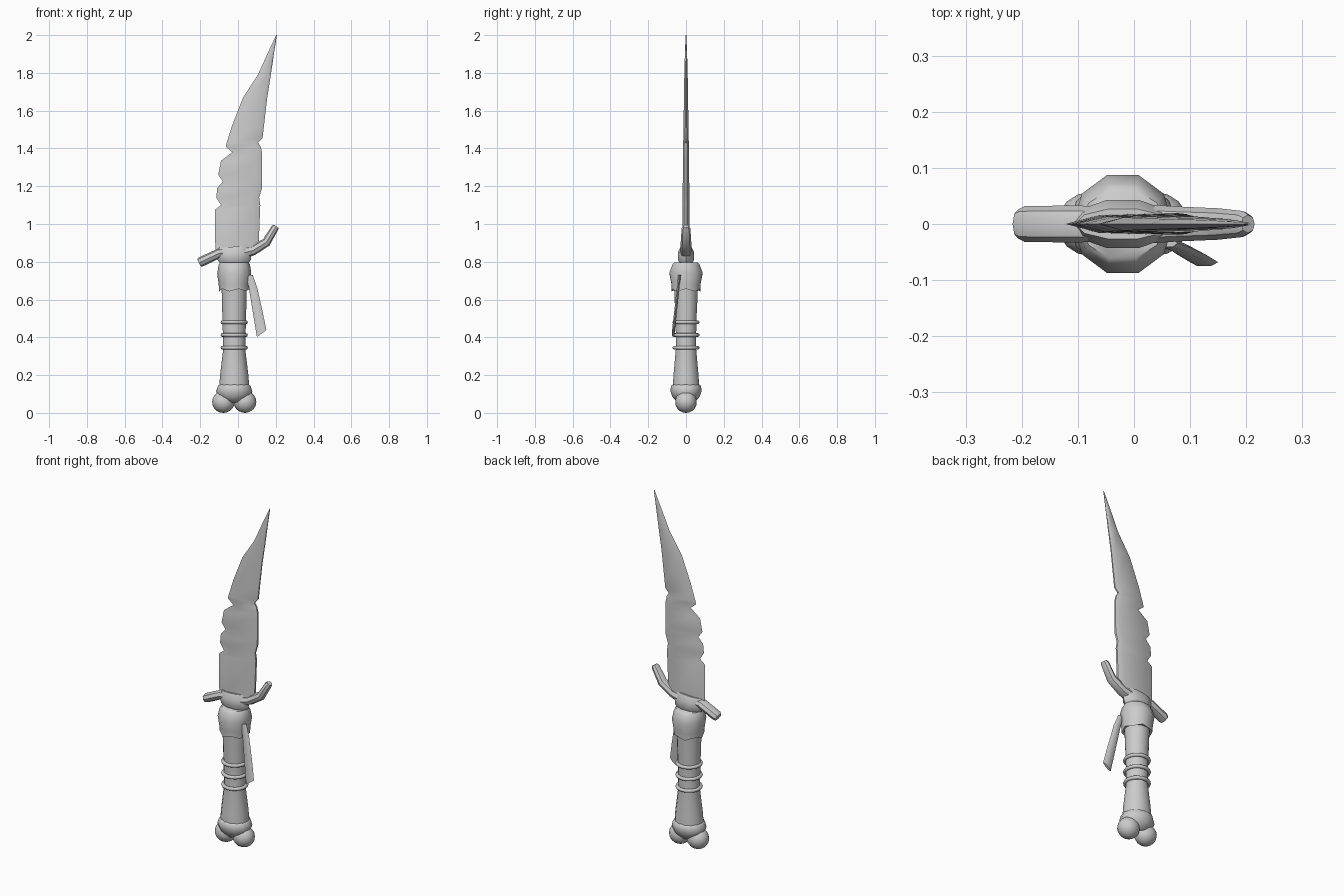
import bpy, math
from math import cos, sin, pi, radians

cube = bpy.data.objects.get("Cube")
if cube:
    bpy.data.objects.remove(cube, do_unlink=True)

grey = bpy.data.materials.new("bone_grey")
grey.use_nodes = True
COLOUR = (0.6, 0.6, 0.6, 1)
grey.diffuse_color = COLOUR
grey.node_tree.nodes["Principled BSDF"].inputs["Base Color"].default_value = COLOUR


def finish(obj, name, angle=40):
    obj.name = name
    obj.data.materials.append(grey)
    bpy.ops.object.select_all(action='DESELECT')
    obj.select_set(True)
    bpy.context.view_layer.objects.active = obj
    bpy.ops.object.shade_smooth_by_angle(angle=radians(angle))
    return obj


def skin(name, rings, angle=40):
    """Join equal rings of points into a capped tube."""
    n = len(rings[0])
    verts = [p for ring in rings for p in ring]
    faces = [(r * n + i, r * n + (i + 1) % n, (r + 1) * n + (i + 1) % n, (r + 1) * n + i)
             for r in range(len(rings) - 1) for i in range(n)]
    faces += [tuple(reversed(range(n))), tuple(range(len(verts) - n, len(verts)))]
    mesh = bpy.data.meshes.new(name)
    mesh.from_pydata(verts, [], faces)
    obj = bpy.data.objects.new(name, mesh)
    bpy.context.collection.objects.link(obj)
    return finish(obj, name, angle)


def oval(x, y, z, across, depth, tilt=0, sides=12, jag=0):
    """Oval ring; tilt turns it about the y axis, jag makes a ragged rim."""
    t = radians(tilt)
    ring = []
    for i in range(sides):
        a = 2 * pi * i / sides
        u = across * cos(a)
        ring.append((x + u * cos(t), y + depth * sin(a), z + u * sin(t) + jag * (-1) ** i))
    return ring


AXIS = -0.02

# Blade: height, cutting edge, spine, half thickness
blade_rows = [
    (0.85, -0.12, 0.108, 0.020), (1.075, -0.122, 0.117, 0.019),
    (1.10, -0.09, 0.118, 0.019), (1.14, -0.115, 0.112, 0.018),
    (1.19, -0.11, 0.127, 0.018), (1.225, -0.08, 0.127, 0.017),
    (1.26, -0.105, 0.127, 0.017), (1.335, -0.09, 0.127, 0.016),
    (1.38, -0.03, 0.127, 0.015), (1.41, -0.065, 0.12, 0.015),
    (1.43, -0.06, 0.107, 0.015), (1.455, -0.052, 0.13, 0.014),
    (1.525, -0.03, 0.138, 0.013), (1.67, 0.027, 0.155, 0.011),
    (1.79, 0.105, 0.174, 0.009), (1.90, 0.155, 0.19, 0.006),
    (2.0, 0.202, 0.206, 0.002),
]
blade = []
for z, edge, spine, t in blade_rows:
    bevel = edge + 0.25 * (spine - edge)
    ridge = edge + 0.85 * (spine - edge)
    blade.append([(edge, 0, z), (bevel, -0.8 * t, z), (ridge, -t, z), (spine, -0.3 * t, z),
                  (spine, 0.3 * t, z), (ridge, t, z), (bevel, 0.8 * t, z)])
skin("blade", blade, 50)

# Guard collar and its two horn-like arms
skin("guard_collar", [oval(AXIS, 0, z, rx, ry, tilt, 10) for z, rx, ry, tilt in [
    (0.785, 0.07, 0.03, 0), (0.81, 0.088, 0.045, 0),
    (0.85, 0.093, 0.045, 2), (0.88, 0.085, 0.028, 4)]])
skin("guard_arm_right", [oval(x, 0, z, r, d, tilt, 8) for x, z, r, d, tilt in [
    (-0.04, 0.85, 0.028, 0.03, 115), (-0.10, 0.845, 0.025, 0.033, 115),
    (-0.195, 0.80, 0.026, 0.032, 118), (-0.206, 0.793, 0.022, 0.026, 118)]])
skin("guard_arm_left", [oval(x, 0, z, r, d, tilt, 8) for x, z, r, d, tilt in [
    (0.02, 0.845, 0.032, 0.035, 110), (0.08, 0.86, 0.026, 0.031, 115),
    (0.15, 0.903, 0.024, 0.028, 132), (0.195, 0.978, 0.02, 0.023, 145),
    (0.203, 0.988, 0.015, 0.016, 145)]])

# Grip, swelling toward the pommel
skin("grip", [oval(AXIS, 0, z, rx, ry, sides=14) for z, rx, ry in [
    (0.13, 0.08, 0.072), (0.20, 0.075, 0.068), (0.34, 0.058, 0.055),
    (0.48, 0.062, 0.056), (0.60, 0.065, 0.062), (0.70, 0.068, 0.066)]])

# Wrapped head with a ragged hem
skin("grip_head", [oval(AXIS, 0, z, rx, ry, sides=10, jag=jag) for z, rx, ry, jag in [
    (0.65, 0.08, 0.08, 0.007), (0.68, 0.082, 0.08, 0.003),
    (0.74, 0.09, 0.092, 0.004), (0.785, 0.083, 0.075, 0.002),
    (0.797, 0.075, 0.064, 0)]], 50)

# Binding rings
for i, z in enumerate((0.345, 0.412, 0.48)):
    bpy.ops.mesh.primitive_torus_add(location=(AXIS, 0, z), major_segments=20, minor_segments=8,
                                     major_radius=0.062, minor_radius=0.01)
    finish(bpy.context.object, f"binding_ring_{i + 1}", 60)

# Pommel: flared collar ending in two rounded knuckles
skin("pommel_collar", [oval(AXIS, 0, z, rx, ry, sides=12) for z, rx, ry in [
    (0.055, 0.045, 0.045), (0.085, 0.085, 0.072), (0.115, 0.096, 0.082),
    (0.143, 0.086, 0.08), (0.15, 0.078, 0.07)]], 50)
for name, x in (("pommel_knuckle_right", -0.077), ("pommel_knuckle_left", 0.037)):
    bpy.ops.mesh.primitive_uv_sphere_add(segments=16, ring_count=10, radius=1, location=(x, 0, 0.058))
    knuckle = bpy.context.object
    knuckle.scale = (0.06, 0.057, 0.058)
    finish(knuckle, name, 60)

# Hanging strap
skin("strap", [oval(x, y, z, w, 0.008, tilt, 6) for x, y, z, w, tilt in [
    (0.06, -0.034, 0.73, 0.018, 0), (0.08, -0.042, 0.66, 0.022, 8),
    (0.105, -0.056, 0.53, 0.026, 14), (0.125, -0.068, 0.42, 0.031, 36)]])
